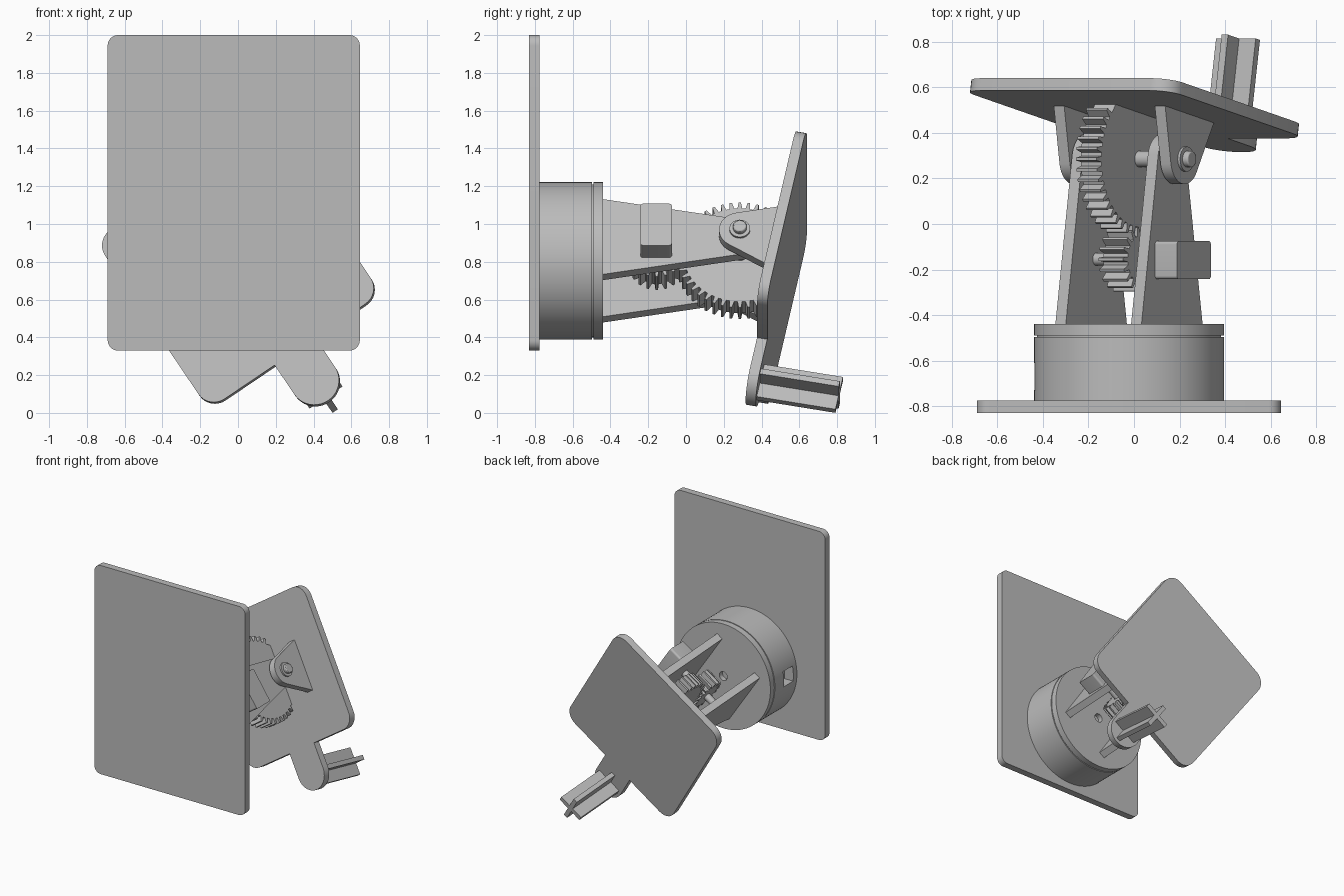
import bpy, bmesh, math
from mathutils import Matrix, Vector

if "Cube" in bpy.data.objects:
    bpy.data.objects.remove(bpy.data.objects["Cube"])

grey = bpy.data.materials.new("light_grey")
grey.diffuse_color = (0.5, 0.5, 0.5, 1)
grey.use_nodes = True
grey.node_tree.nodes["Principled BSDF"].inputs["Base Color"].default_value = grey.diffuse_color

ROLL, TILT = math.radians(34), math.radians(11)
CX, CZ, HINGE_Y = -0.022, 0.805, 0.285


def frame(origin, x, y, z):
    m = Matrix((x, y, z)).transposed().to_4x4()
    m.translation = origin
    return m


# local frames: y runs along the hinge, z points away from the base
A = Vector((math.cos(ROLL), 0, math.sin(ROLL)))
B = Vector((-math.sin(ROLL), 0, math.cos(ROLL)))
Y = Vector((0, 1, 0))
ORIGIN = Vector((CX, HINGE_Y, CZ))
TURN = frame(ORIGIN, B, A, Y)
HEAD = frame(ORIGIN, B * math.cos(TILT) + Y * math.sin(TILT), A,
             Y * math.cos(TILT) - B * math.sin(TILT))


def prism(name, profile, lo, hi, mat, axis="Y", bevel=0.0, smooth=True):
    """Extrude a 2D profile along local y or z between lo and hi."""
    bm = bmesh.new()
    pos = (lambda p, q, t: (p, t, q)) if axis == "Y" else (lambda p, q, t: (p, q, t))
    low = [bm.verts.new(pos(p, q, lo)) for p, q in profile]
    top = [bm.verts.new(pos(p, q, hi)) for p, q in profile]
    n = len(profile)
    bm.faces.new(low)
    bm.faces.new(top)
    for i in range(n):
        j = (i + 1) % n
        bm.faces.new((low[i], low[j], top[j], top[i]))
    bmesh.ops.recalc_face_normals(bm, faces=bm.faces)
    mesh = bpy.data.meshes.new(name)
    bm.to_mesh(mesh)
    bm.free()
    mesh.materials.append(grey)
    ob = bpy.data.objects.new(name, mesh)
    ob.matrix_world = mat
    bpy.context.collection.objects.link(ob)
    if bevel:
        mod = ob.modifiers.new("bevel", "BEVEL")
        mod.width, mod.segments = bevel, 2
    if smooth:
        bpy.ops.object.select_all(action="DESELECT")
        ob.select_set(True)
        bpy.context.view_layer.objects.active = ob
        bpy.ops.object.shade_smooth_by_angle(angle=math.radians(30))
    return ob


def arc(cx, cy, r, a0, a1, n=8):
    return [(cx + r * math.cos(math.radians(a0 + (a1 - a0) * i / n)),
             cy + r * math.sin(math.radians(a0 + (a1 - a0) * i / n))) for i in range(n + 1)]


def circle(r, n=32, cx=0, cy=0):
    return arc(cx, cy, r, 0, 360, n)[:-1]


def rounded(x0, x1, y0, y1, r):
    return (arc(x1 - r, y1 - r, r, 0, 90) + arc(x0 + r, y1 - r, r, 90, 180)
            + arc(x0 + r, y0 + r, r, 180, 270) + arc(x1 - r, y0 + r, r, 270, 360))


def teardrop(r, w, d):
    """Round end at the origin, tangent lines to a flat side at q = d."""
    t = math.degrees(math.atan2(abs(d), w) - math.acos(r / math.hypot(w, d)))
    s = math.copysign(1, d)
    pts = [(w, abs(d))] + arc(0, 0, r, t, -180 - t, 20) + [(-w, abs(d))]
    return [(p, q * s) for p, q in pts]


def gear(teeth, r_in, r_out, phase, cy=0):
    pts, step = [], 2 * math.pi / teeth
    for i in range(teeth):
        for f, r in ((-0.3, r_in), (-0.13, r_out), (0.13, r_out), (0.3, r_in)):
            ang = math.radians(phase) + (i + f) * step
            pts.append((r * math.cos(ang), cy + r * math.sin(ang)))
    return pts


def cut(ob, cutter):
    cutter.hide_render = True
    cutter.hide_viewport = True
    cutter.display_type = "WIRE"
    mod = ob.modifiers.new("cut", "BOOLEAN")
    mod.operation, mod.object, mod.solver = "DIFFERENCE", cutter, "EXACT"


# wall plate and round housing
WORLD = frame(Vector((0, 0, 0)), Vector((0, 0, 1)), Vector((1, 0, 0)), Y)
prism("base_plate", rounded(0.33, 2.0, -0.69, 0.645, 0.055), -0.83, -0.775, WORLD, "Z")
housing = prism("housing", circle(0.4175, 96), -1.06, -0.782, TURN, "Z")
prism("housing_neck", circle(0.405, 64), -0.79, -0.765, TURN, "Z")
turntable = prism("turntable", circle(0.4175, 96), -0.774, -0.725, TURN, "Z")

# side port and centre hole
cut(housing, prism("port_cutter", [(0.765, -0.5), (0.885, -0.5), (0.885, -0.36), (0.765, -0.36)],
                   -0.73, -0.61, WORLD, "Z", smooth=False))
cut(turntable, prism("hole_cutter", circle(0.035, 24), -0.77, -0.70, TURN, "Z", smooth=False))

# tilting plate with its rounded tab
head = (arc(0.45, 0.45, 0.1, 0, 90) + arc(-0.45, 0.45, 0.1, 90, 180) + [(-0.55, 0.13)]
        + arc(-0.74, 0, 0.13, 90, 270, 20) + [(-0.55, -0.13)]
        + arc(-0.45, -0.45, 0.1, 180, 270) + arc(0.45, -0.45, 0.1, 270, 360))
prism("tilt_plate", head, 0.2, 0.255, HEAD, "Z")

# paired arms, ears and hinge washers
for side, s in (("left", -1), ("right", 1)):
    prism(side + "_arm", teardrop(0.11, 0.24, -0.725), s * 0.173, s * 0.228, TURN)
    prism(side + "_ear", teardrop(0.11, 0.195, 0.2), s * 0.24, s * 0.295, HEAD)
    prism(side + "_washer", circle(0.055, 24), s * 0.295, s * 0.308, HEAD)
prism("hinge_pin", circle(0.036, 24), -0.335, 0.335, HEAD, bevel=0.006)

# large gear sector on the tilting plate, driven by a pinion
phase = 270 - math.degrees(TILT)
wheel = gear(44, 0.297, 0.335, phase)
wheel.sort(key=lambda p: (math.atan2(p[1], p[0]) - math.pi / 2) % (2 * math.pi))
sector = [(-0.23, 0.2)] + [p for p in wheel if p[1] < 0.19] + [(0.23, 0.2)]
prism("gear_sector", sector, -0.055, 0.055, HEAD, smooth=False)
prism("pinion", gear(18, 0.105, 0.143, 100, -0.44), -0.065, 0.065, TURN, smooth=False)
prism("pinion_shaft", circle(0.028, 20, 0, -0.44), -0.175, 0.23, TURN)

# drive motor on the right arm
prism("motor", rounded(-0.133, 0.133, -0.527, -0.36, 0.015), 0.226, 0.344, TURN)

# cross shaped handle on the tab
L, T = 0.105, 0.017
cross = [(L, T), (T, T), (T, L), (-T, L), (-T, T), (-L, T),
         (-L, -T), (-T, -T), (-T, -L), (T, -L), (T, -T), (L, -T)]
prism("handle", [(p - 0.74, q) for p, q in cross], 0.25, 0.68, HEAD, "Z", smooth=False)
